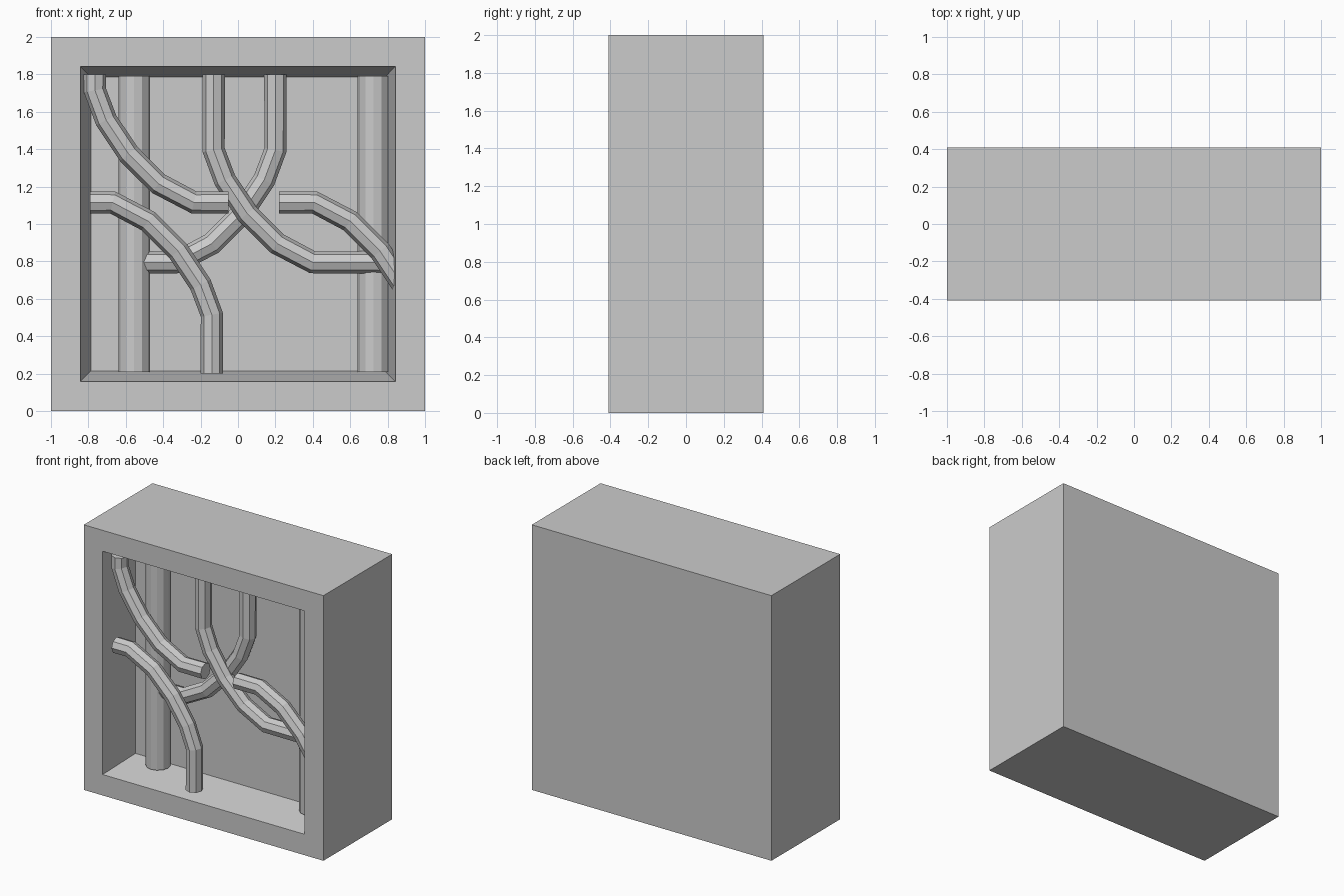
import bpy, bmesh
from mathutils import Vector

if "Cube" in bpy.data.objects:
    bpy.data.objects.remove(bpy.data.objects["Cube"])

# Solid block with a tapered square recess in the front face
HALF, DEPTH, BACK = 0.41, 0.31, -0.10
bm = bmesh.new()
bmesh.ops.create_cube(bm, size=1)
for v in bm.verts:
    v.co = Vector((v.co.x * 2, v.co.y * 2 * HALF, v.co.z * 2 + 1))
bm.normal_update()
front = min(bm.faces, key=lambda f: f.normal.y)
bmesh.ops.inset_region(bm, faces=[front], thickness=0.223)
rim = front.verts[:]
floor = bmesh.ops.extrude_discrete_faces(bm, faces=[front])["faces"][0]
for v in floor.verts:
    s = 0.725 / 0.777
    v.co = Vector((v.co.x * s, BACK, (v.co.z - 1) * s + 1))
bmesh.ops.recalc_face_normals(bm, faces=bm.faces)
mesh = bpy.data.meshes.new("wall_block")
bm.to_mesh(mesh)
bm.free()
bpy.context.collection.objects.link(bpy.data.objects.new("wall_block", mesh))


def pipe(name, points, y, radius=0.06, resolution=2):
    """Capped flat-shaded tube through (x, z) points at depth y."""
    curve = bpy.data.curves.new(name, "CURVE")
    curve.dimensions = "3D"
    curve.bevel_depth = radius
    curve.bevel_resolution = resolution
    curve.use_fill_caps = True
    spline = curve.splines.new("POLY")
    spline.points.add(len(points) - 1)
    for p, (x, z) in zip(spline.points, points):
        p.co = (x, y, z, 1)
    spline.use_smooth = False
    obj = bpy.data.objects.new(name, curve)
    bpy.context.collection.objects.link(obj)


# Shared elbow shape, measured from its horizontal end
ELBOW = [(0, 0), (-0.19, 0.10), (-0.35, 0.26), (-0.47, 0.44), (-0.53, 0.60)]


def elbow_pipe(name, x, z, y, start_x, end_z=None, sx=1, sz=1, count=5):
    bend = [(x + sx * dx, z + sz * dz) for dx, dz in ELBOW[:count]]
    end = [] if end_z is None else [(bend[-1][0], end_z)]
    pipe(name, [(start_x, z)] + bend + end, y)


# Thick straight pipes at the back
for side, x in (("left", -0.555), ("right", 0.725)):
    pipe(f"straight_pipe_{side}", [(x, 0.21), (x, 1.79)], -0.16, 0.085, 4)

# Curved pipes crossing in the middle
elbow_pipe("crossing_pipe_front", 0.40, 0.795, -0.225, 0.80, 1.80)
elbow_pipe("crossing_pipe_back", -0.33, 0.795, -0.165, -0.52, 1.80, sx=-1)

# Curved pipes nearest the opening
elbow_pipe("upper_left_pipe", -0.235, 1.115, -0.315, -0.05, 1.80)
elbow_pipe("lower_left_pipe", -0.67, 1.115, -0.32, -0.79, 0.20, sx=-1, sz=-1)
elbow_pipe("right_pipe", 0.41, 1.115, -0.32, 0.22, sx=-1, sz=-1, count=4)
